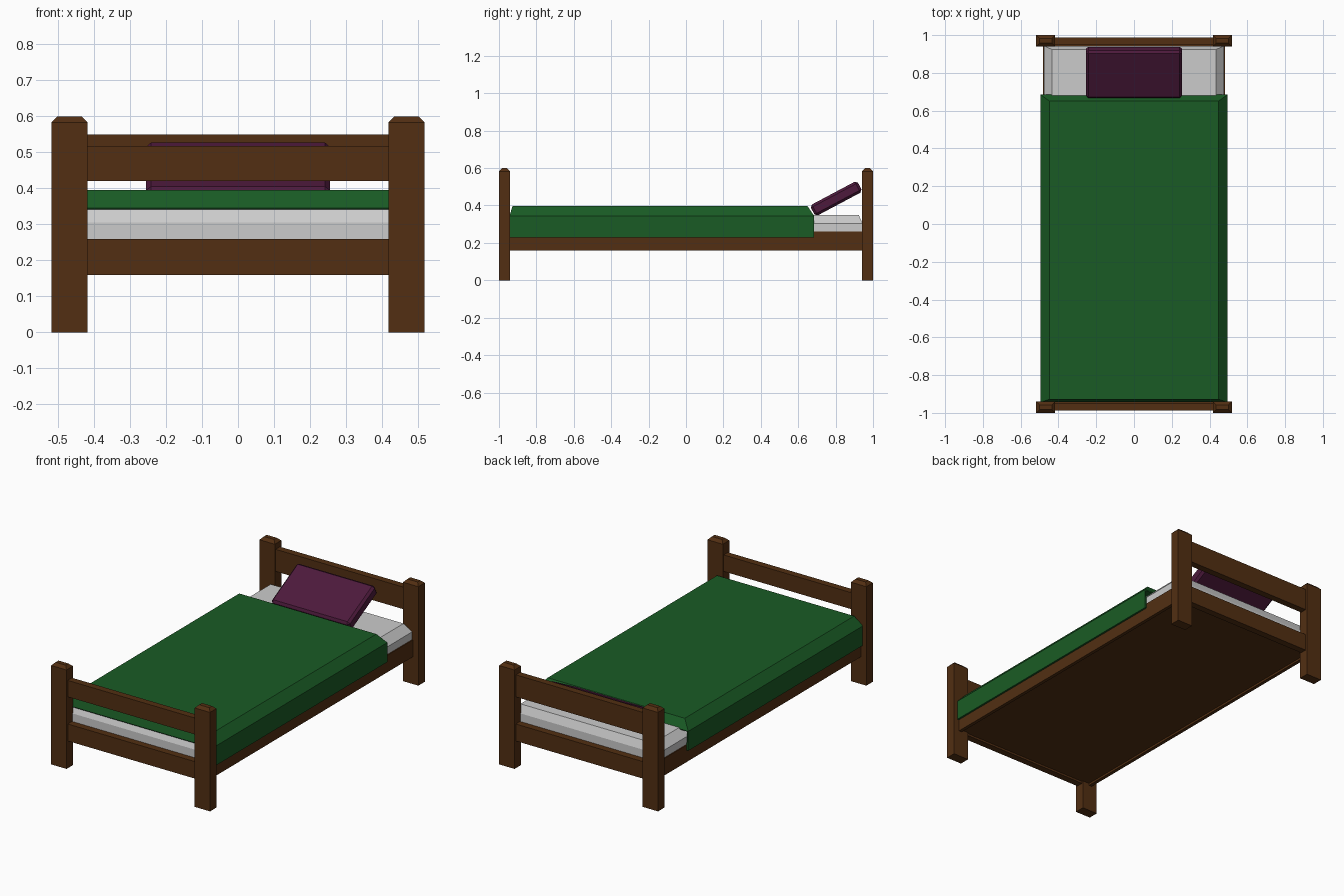
import bpy, bmesh, math
from mathutils import Matrix

if "Cube" in bpy.data.objects:
    bpy.data.objects.remove(bpy.data.objects["Cube"])


def material(name, rgb):
    m = bpy.data.materials.new(name)
    m.diffuse_color = (*rgb, 1)
    m.use_nodes = True
    m.node_tree.nodes["Principled BSDF"].inputs["Base Color"].default_value = m.diffuse_color
    return m


WOOD = material("wood", (0.085, 0.028, 0.006))
GREEN = material("green_cloth", (0.01, 0.105, 0.018))
PURPLE = material("purple_cloth", (0.075, 0.01, 0.045))


def add(name, bm, mat=None):
    bmesh.ops.recalc_face_normals(bm, faces=bm.faces)
    me = bpy.data.meshes.new(name)
    bm.to_mesh(me)
    bm.free()
    if mat:
        me.materials.append(mat)
    ob = bpy.data.objects.new(name, me)
    bpy.context.collection.objects.link(ob)
    return ob


def ring(bm, x0, x1, y0, y1, z):
    return [bm.verts.new(p) for p in ((x0, y0, z), (x1, y0, z), (x1, y1, z), (x0, y1, z))]


def block(name, x, y, z, mat=None, top=(0, 0, 0)):
    """Box from ranges; top = (inset x, inset y, height) of a sloped top edge."""
    ix, iy, h = top
    bm = bmesh.new()
    rings = [ring(bm, *x, *y, z[0]), ring(bm, *x, *y, z[1] - h)]
    if h:
        rings.append(ring(bm, x[0] + ix, x[1] - ix, y[0] + iy, y[1] - iy, z[1]))
    for a, b in zip(rings, rings[1:]):
        for i in range(4):
            j = (i + 1) % 4
            bm.faces.new((a[i], a[j], b[j], b[i]))
    bm.faces.new(rings[0][::-1])
    bm.faces.new(rings[-1])
    return add(name, bm, mat)


# Corner posts with chamfered tops, and side rails
for sx, side in ((-1, "left"), (1, "right")):
    px = sorted((sx * 0.418, sx * 0.518))
    for sy, end in ((-1, "foot"), (1, "head")):
        block(f"{end}_post_{side}", px, sorted((sy * 0.94, sy * 1.0)), (0, 0.6),
              WOOD, (0.017, 0.017, 0.017))
    block(f"side_rail_{side}", sorted((sx * 0.462, sx * 0.482)), (-0.945, 0.945),
          (0.16, 0.26), WOOD)

# End rails: the headboard is a little taller
for sy, end, top in ((-1, "foot", 0.517), (1, "head", 0.55)):
    ry = sorted((sy * 0.948, sy * 0.988))
    block(f"{end}_lower_rail", (-0.43, 0.43), ry, (0.16, 0.26), WOOD)
    block(f"{end}_upper_rail", (-0.43, 0.43), ry, (0.42, top), WOOD)

# Base board and mattress
block("base_board", (-0.465, 0.465), (-0.95, 0.95), (0.172, 0.2), WOOD)
block("mattress", (-0.476, 0.476), (-0.943, 0.943), (0.2, 0.35), None, (0.043, 0.02, 0.045))

# Blanket: sloped edges all round, long sides hanging over the rails
bm = bmesh.new()
top = ring(bm, -0.447, 0.447, -0.928, 0.65, 0.396)
mid = ring(bm, -0.494, 0.494, -0.943, 0.685, 0.345)
low = ring(bm, -0.494, 0.494, -0.943, 0.685, 0.23)
bm.faces.new(top)
for i in range(4):
    j = (i + 1) % 4
    bm.faces.new((mid[i], mid[j], top[j], top[i]))
    if i % 2:
        bm.faces.new((low[i], low[j], mid[j], mid[i]))
blanket = add("blanket", bm, GREEN)
solid = blanket.modifiers.new("thickness", "SOLIDIFY")
solid.thickness = 0.011
solid.offset = -1

# Pillow leaning on the headboard
bm = bmesh.new()
bmesh.ops.create_cube(bm, size=1, matrix=Matrix.Diagonal((0.51, 0.285, 0.066, 1)))
bmesh.ops.bevel(bm, geom=bm.edges[:], offset=0.013, segments=1, affect="EDGES")
pillow = add("pillow", bm, PURPLE)
pillow.location = (0, 0.803, 0.437)
pillow.rotation_euler.x = math.radians(28)
